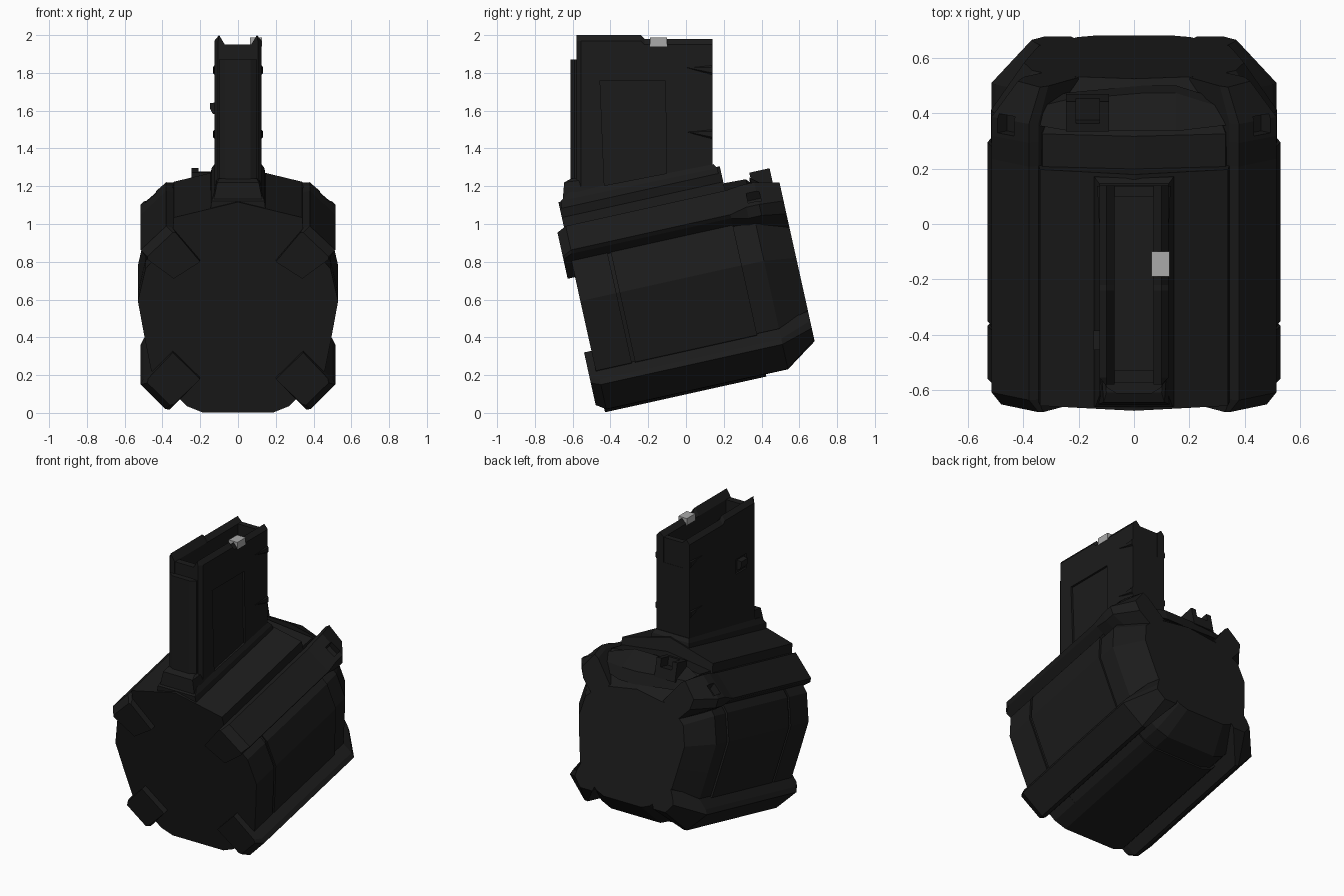
import bpy, bmesh
from math import radians
from mathutils import Matrix, Vector

if "Cube" in bpy.data.objects:
    bpy.data.objects.remove(bpy.data.objects["Cube"])

# The drum is tilted back; drum parts use (x, along axis, up) coordinates
TILT = Matrix.Translation((0, 0, .68)) @ Matrix.Rotation(radians(12.5), 4, 'X')
UPRIGHT = Matrix.Identity(4)


def material(name, value):
    m = bpy.data.materials.new(name)
    m.diffuse_color = (value, value, value, 1)
    m.use_nodes = True
    m.node_tree.nodes["Principled BSDF"].inputs["Base Color"].default_value = m.diffuse_color
    return m


DARK = material("dark_polymer", .011)
STEEL = material("light_grey", .4)


def loft(name, sections, frame=UPRIGHT, mat=DARK):
    """Join equal-length point rings with quads and cap both ends."""
    bm = bmesh.new()
    rings = [[bm.verts.new(frame @ Vector(p)) for p in s] for s in sections]
    n = len(rings[0])
    for a, b in zip(rings, rings[1:]):
        for i in range(n):
            j = (i + 1) % n
            bm.faces.new((a[i], a[j], b[j], b[i]))
    bm.faces.new(rings[0])
    bm.faces.new(rings[-1])
    bmesh.ops.recalc_face_normals(bm, faces=bm.faces)
    me = bpy.data.meshes.new(name)
    bm.to_mesh(me)
    bm.free()
    me.materials.append(mat)
    ob = bpy.data.objects.new(name, me)
    bpy.context.collection.objects.link(ob)
    return ob


def at(v, pts):
    return [(x, v, w) for x, w in pts]


def box(name, lo, hi, frame=UPRIGHT, mat=DARK):
    (x0, y0, z0), (x1, y1, z1) = lo, hi
    p = [(x0, z0), (x1, z0), (x1, z1), (x0, z1)]
    return loft(name, [at(y0, p), at(y1, p)], frame, mat)


def cut(ob, cutter):
    mod = ob.modifiers.new("cut", 'BOOLEAN')
    mod.operation, mod.solver, mod.object = 'DIFFERENCE', 'EXACT', cutter
    dg = bpy.context.evaluated_depsgraph_get()
    me = bpy.data.meshes.new_from_object(ob.evaluated_get(dg))
    ob.modifiers.clear()
    ob.data = me
    bpy.data.objects.remove(cutter)


def mirror(pts):
    return pts + [(-x, w) for x, w in reversed(pts) if x > 0]


# Drum shell with a thin groove across its sides
HALF = [(0, .572), (.34, .488), (.35, .37), (.49, .21), (.53, .035),
        (.495, -.16), (.46, -.34), (.27, -.535), (.19, -.568)]
SHELL = mirror(HALF)
GROOVE = mirror([(x - .012 if x > .45 else x, w) for x, w in HALF])
loft("drum_shell", [at(-.565, SHELL), at(-.37, SHELL), at(-.37, GROOVE),
                    at(-.352, GROOVE), at(-.352, SHELL), at(.31, SHELL)], TILT)


# Rear cap narrowing to a flat back face
def cap(s, top):
    return mirror([(x * s, min(-.06 + (w + .06) * s, top - .12 * x)) for x, w in HALF])


loft("rear_cap", [at(.30, cap(.975, .48)), at(.43, cap(.975, .475)),
                  at(.60, cap(.75, .28))], TILT)

# Four corner ribs running the length of the drum
UP = [(.345, .43), (.38, .44), (.515, .31), (.50, .29), (.34, .165), (.2, .257)]
UP_FRONT = [(.33, .415), (.345, .415), (.48, .285), (.48, .27), (.34, .165), (.2, .257)]
UP_MID = [(.345, .435), (.38, .45), (.515, .33), (.505, .27), (.34, .165), (.2, .257)]
UP_BACK = [(.31, .40), (.34, .42), (.42, .32), (.40, .25), (.32, .165), (.2, .257)]
LOW = [(.36, -.555), (.385, -.553), (.515, -.42), (.50, -.39), (.345, -.235), (.2, -.38)]
LOW_FRONT = [(.34, -.515), (.36, -.52), (.48, -.40), (.475, -.375), (.345, -.235), (.2, -.38)]
LOW_BACK = [(.23, -.43), (.32, -.43), (.37, -.37), (.36, -.33), (.32, -.235), (.2, -.36)]
for side, s in (("right", 1), ("left", -1)):
    def f(v, pts):
        return at(v, [(s * x, w) for x, w in pts])
    up = loft("upper_rib_" + side, [f(-.605, UP_FRONT), f(-.555, UP), f(.31, UP),
                                    f(.40, UP_MID), f(.47, UP_MID), f(.60, UP_BACK)], TILT)
    # Small pocket in the rear of each upper rib
    pocket = [(.41, .36), (.46, .315), (.56, .42), (.48, .48)]
    cut(up, loft("pocket_cutter", [f(.415, pocket), f(.485, pocket)], TILT))
    loft("lower_rib_" + side, [f(-.605, LOW_FRONT), f(-.555, LOW),
                               f(.43, LOW), f(.60, LOW_BACK)], TILT)

# Release lever lying across the top of the cap, with a square loop
loft("release_lever", [
    [(-.36, .45, .36), (-.36, .53, .33), (-.36, .52, .40), (-.36, .46, .42)],
    [(-.24, .44, .40), (-.24, .56, .33), (-.24, .55, .40), (-.24, .45, .47)],
    [(.04, .44, .40), (.04, .58, .30), (.04, .57, .38), (.04, .45, .48)],
    [(.15, .44, .40), (.15, .58, .30), (.15, .57, .38), (.15, .45, .48)],
    [(.36, .45, .36), (.36, .52, .33), (.36, .50, .37), (.36, .46, .41)]], TILT)
loop = box("lever_loop", (-.245, .455, .38), (-.09, .565, .505), TILT)
cut(loop, box("loop_cutter", (-.21, .485, .45), (-.125, .60, .6), TILT))

# Flared collar where the feed tower meets the drum
loft("tower_collar", [
    [(-.15, -.56, .50), (.15, -.56, .50), (.15, .295, .50), (-.15, .295, .50)],
    [(-.14, -.55, .575), (.14, -.55, .575), (.14, .295, .565), (-.14, .295, .565)],
    [(-.125, -.50, .61), (.125, -.50, .61), (.125, .28, .59), (-.125, .28, .59)]], TILT)
loft("collar_front_block", [
    [(-.135, -.655, 1.10), (.135, -.655, 1.10), (.135, -.5, 1.10), (-.135, -.5, 1.10)],
    [(-.11, -.645, 1.22), (.11, -.645, 1.22), (.12, -.5, 1.24), (-.12, -.5, 1.24)],
    [(-.10, -.61, 1.24), (.10, -.61, 1.24), (.11, -.5, 1.24), (-.11, -.5, 1.24)]])


# Feed tower: channel section with pointed lips, lower at the rear
def tower(z):
    h = [(.07, 1.78), (.07, 1.95), (.10, z), (.125, z - .03), (.125, 1.1)]
    return h + [(-x, y) for x, y in reversed(h)]


def narrow(pts, d):
    return [(x - d if x > .12 else x + d if x < -.12 else x, z) for x, z in pts]


mag = loft("feed_tower", [at(-.58, narrow(tower(2.0), .02)), at(-.555, tower(2.0)),
                          at(-.24, tower(2.0)), at(-.22, tower(1.98)), at(.14, tower(1.98))])
# Recessed panel on the right side, with a narrow slot above it
cut(mag, loft("panel_cutter", [
    [(x, -.455, 1.76), (x, -.11, 1.76), (x, -.10, 1.15), (x, -.43, 1.15)] for x in (.112, .2)]))
# Rectangular window around the left catch
cut(mag, box("window_cutter", (-.2, -.47, 1.56), (-.113, -.36, 1.66)))
loft("side_catch", [
    [(-.10, y, 1.57), (-.135, y, 1.585), (-.147, y, 1.61), (-.147, y, 1.64), (-.10, y, 1.645)]
    for y in (-.455, -.385)])

# End walls of the channel and the front spine
box("front_wall", (-.072, -.575, 1.7), (.072, -.53, 1.95))
box("rear_wall", (-.072, .10, 1.7), (.072, .138, 1.95))
loft("front_spine", [
    [(-.10, -.57, z), (-.10, -.59, z), (-.065, -.612, z), (.065, -.612, z),
     (.10, -.59, z), (.10, -.57, z)] for z in (1.2, 1.87)])

# Small wedge grips at the rear edge of both sides
for side, s in (("right", 1), ("left", -1)):
    for i, z in enumerate((1.815, 1.475)):
        loft(f"grip_wedge_{side}_{i}", [
            [(s * .12, -.01, z + .015), (s * .12, .138, z + .03), (s * .12, .138, z - .03)],
            [(s * .127, .01, z + .012), (s * .133, .138, z + .015), (s * .133, .138, z - .015)]])

# Light grey block on the right lip
box("lip_block", (.063, -.19, 1.94), (.128, -.10, 1.987), mat=STEEL)
